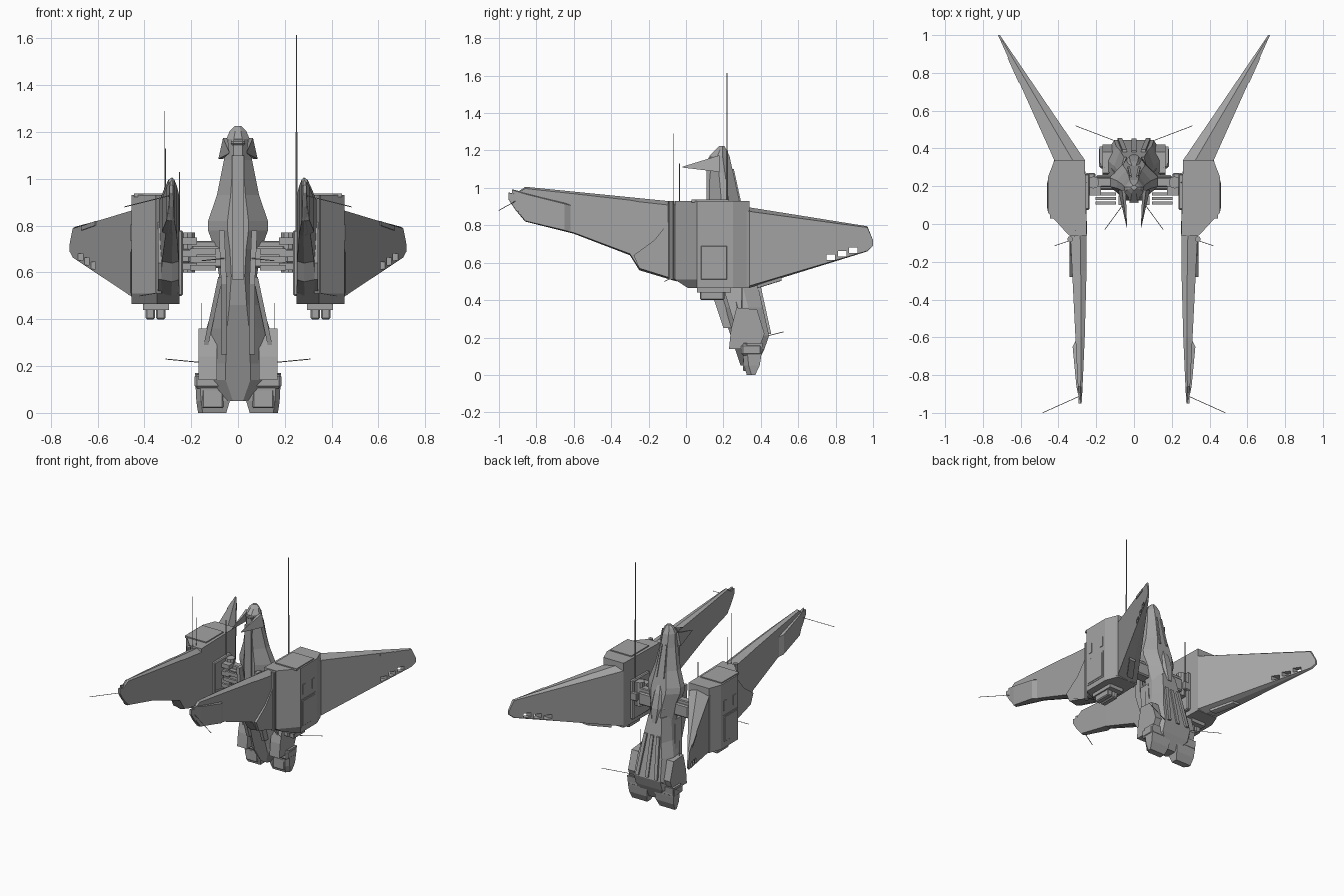
import bpy, bmesh
from mathutils import Vector

if "Cube" in bpy.data.objects:
    bpy.data.objects.remove(bpy.data.objects["Cube"])

grey = (.37, .37, .37, 1)
hull_grey = bpy.data.materials.new("hull_grey")
hull_grey.use_nodes = True
hull_grey.diffuse_color = grey
hull_grey.node_tree.nodes["Principled BSDF"].inputs["Base Color"].default_value = grey


def add_mirror(part):
    part.modifiers.new("other_side", "MIRROR").use_mirror_merge = False


def finish(name, bm, mirror):
    bmesh.ops.recalc_face_normals(bm, faces=bm.faces)
    mesh = bpy.data.meshes.new(name)
    bm.to_mesh(mesh)
    bm.free()
    mesh.materials.append(hull_grey)
    part = bpy.data.objects.new(name, mesh)
    bpy.context.scene.collection.objects.link(part)
    if mirror:
        add_mirror(part)
    return part


def loft(name, rings, mirror=True):
    """Skin a row of matching outlines and cap both ends."""
    bm = bmesh.new()
    rows = [[bm.verts.new(point) for point in ring] for ring in rings]
    count = len(rows[0])
    for near, far in zip(rows, rows[1:]):
        for i in range(count):
            j = (i + 1) % count
            bm.faces.new((near[i], near[j], far[j], far[i]))
    bm.faces.new(rows[0])
    bm.faces.new(rows[-1])
    return finish(name, bm, mirror)


def box(name, centre, size, mirror=True, bevel=0):
    bm = bmesh.new()
    bmesh.ops.create_cube(bm, size=1)
    for vert in bm.verts:
        vert.co = vert.co * Vector(size) + Vector(centre)
    if bevel:
        bmesh.ops.bevel(bm, geom=bm.edges[:], offset=bevel, segments=1, affect="EDGES")
    return finish(name, bm, mirror)


def rod(name, start, reach, radius=.002, mirror=True, sides=6):
    start, reach = Vector(start), Vector(reach)
    turn = reach.to_track_quat("Z", "Y")
    bm = bmesh.new()
    bmesh.ops.create_cone(bm, cap_ends=True, segments=sides, radius1=radius,
                          radius2=radius, depth=reach.length)
    for vert in bm.verts:
        vert.co = turn @ vert.co + start + reach / 2
    return finish(name, bm, mirror)


def blade(y, inner, outer, top, bottom):
    """Wing section with a flat inner face and slim chamfers outside."""
    ridge = inner + (outer - inner) * .4
    drop = (top - bottom) / 20
    return [(inner, y, top - drop), (ridge, y, top), (outer, y, top - drop),
            (outer, y, bottom + drop / 2), (ridge, y, bottom), (inner, y, bottom + drop / 2)]


# Pods between the wing halves
pod_inner, pod_outer, pod_top, pod_base = .25, .455, .93, .465
pod_rings = []
for z, front in ((pod_base, .01), (.51, -.06), (pod_top, -.06)):
    pod_rings.append([(pod_inner, front, z), (.345, front, z), (pod_outer, .06, z),
                      (pod_outer, .25, z), (.42, .34, z), (.26, .34, z)])
loft("pod_block", pod_rings)
box("pod_cap", (.36, .13, pod_top), (.17, .2, .015))
rod("pod_pipe", (.338, -.08, .51), (0, 0, .42), .015, sides=10)
box("pod_door", (pod_outer, .15, .6), (.006, .16, .2))
box("pod_door_panel", (pod_outer, .15, .6), (.012, .14, .18), bevel=.003)
for y in (.1, .21):
    box("pod_latch", (pod_outer, y, .77), (.008, .03, .07))
box("pod_inner_panel", (pod_inner, .17, .64), (.03, .19, .28), bevel=.006)

# Turrets under the pods
box("turret_mount", (.35, .15, .455), (.11, .18, .03))
for x in (.33, .375):
    box("turret", (x, .14, .425), (.04, .13, .05), bevel=.006)


# Front wings
def front_inner(y):
    return pod_inner + .03 * y * y


def front_outer(y):
    return .34 + .05 * y


def front_top(y):
    return .92 - .1 * y - (.04 if y < -.9 else 0)


front_edge = [(-.05, .5), (-.25, .56), (-.3, .64), (-.6, .755), (-.86, .82), (-.91, .88), (-.95, .94)]
loft("front_wing", [blade(y, front_inner(y), front_outer(y), front_top(y), bottom)
                    for y, bottom in front_edge])
# Armour swells out from the wing and thins towards the tip
loft("front_wing_armour", [blade(y, .28, outer, .76 - y / 4, bottom) for y, outer, bottom in
                           ((-.6, .3, .755), (-.65, .325, .77), (-.86, .305, .82), (-.93, .29, .92))])
fairing = [(-.09, .52), (-.25, .57), (-.28, .64), (-.17, .72), (-.09, .82)]
loft("front_wing_fairing", [[(x, y, z) for y, z in fairing] for x in (.32, .342)])


# Rear wings sweep outward and taper evenly
def rear_inner(y):
    return max(.26, .03 + .68 * y)


def rear_outer(y):
    return rear_inner(y) + .01 + .23 * (1 - y)


def rear_top(y):
    return .95 - .16 * y


def rear_bottom(y):
    return max(pod_base, .36 + .31 * y)


rear_rings = [blade(y, rear_inner(y), rear_outer(y), rear_top(y), rear_bottom(y))
              for y in (.24, .34, .97)]
rear_rings.append(blade(1, rear_inner(1), rear_outer(1), .72, .69))
rear_wing = loft("rear_wing", rear_rings, mirror=False)
for y in (.775, .835, .895):
    cutter = box("slot_cutter", (rear_inner(y), y, rear_bottom(y) + .029), (.4, .045, .03), False)
    cutter.hide_render = True
    cutter.hide_set(True)
    slot = rear_wing.modifiers.new("slot", "BOOLEAN")
    slot.operation, slot.object, slot.solver = "DIFFERENCE", cutter, "EXACT"
add_mirror(rear_wing)
loft("rear_wing_pod", [blade(y, rear_inner(y) + .04, rear_inner(y) + .09,
                             rear_bottom(y) + .04, rear_bottom(y) - .015) for y in (.38, .51)])
loft("rear_wing_rib", [blade(y, rear_inner(y), rear_outer(y) + .004,
                             rear_top(y) - .01, rear_top(y) - .03) for y in (.75, .88)])


# Fuselage leans back towards its feet
def hull_front(z):
    return .125 + max(0, .55 - z) / 3


def hull_back(z):
    return min(.49 - .22 * z, .35 + z / 2)


def hull_ring(z, half_width, front, back, back_share=.45):
    depth = back - front
    half = [(half_width * .35, front), (half_width, front + depth * .4),
            (half_width, front + depth * .65), (half_width * back_share, back)]
    return [(x, y, z) for x, y in half] + [(-x, y, z) for x, y in reversed(half)]


def strip(name, surface, path, width, proud, mirror=True):
    """Raised bar following the front or back line of the fuselage."""
    rings = []
    for x, z in path:
        left, right = x - width / 2, x + width / 2
        near, far = surface(z) - proud, surface(z) + proud
        rings.append([(left, near, z), (right, near, z), (right, far, z), (left, far, z)])
    return loft(name, rings, mirror)


upper_widths = [(1.17, .05), (1.08, .06), (.93, .09), (.82, .128), (.78, .128), (.7, .1), (.58, .08)]
lower_widths = [(.62, .075), (.46, .105), (.36, .135), (.21, .15), (.14, .15), (.05, .06)]
nose_tips = [hull_ring(1.225, .015, .18, .205), hull_ring(1.205, .035, .16, .215)]
loft("upper_fuselage", nose_tips + [hull_ring(z, w, hull_front(z), hull_back(z))
                                    for z, w in upper_widths], False)
loft("lower_fuselage", [hull_ring(z, w, hull_front(z), hull_back(z), .7)
                        for z, w in lower_widths], False)
loft("canopy", [hull_ring(z, w, hull_back(z) - .08, hull_back(z) + w / 2 - .01)
                for z, w in ((.83, .02), (.78, .045), (.68, .055), (.58, .03))], False)

# Forward-pointing prongs thin out to a point and splay at the bottom
prong_rings = []
for step in range(5):
    size = 1 - step / 4.2
    x, y, z = .036 + .026 * size, .21 * size - .03, 1.11 + .02 * size
    wide, tall = .01 * size, .045 * size
    high, low = x - .008 * size, x + .012 * size
    prong_rings.append([(high - wide, y, z + tall), (high + wide, y, z + tall),
                        (low + wide, y, z - tall), (low - wide, y, z - tall)])
loft("nose_prong", prong_rings)
box("nose_brow", (0, .155, 1.155), (.06, .07, .03), False, .01)

# Keel, strakes and rails along the hull
strip("belly_keel", hull_front, [(0, 1.1), (0, .57)], .05, .015, False)
strip("belly_strake", hull_front, [(.07, .78), (.06, .55), (.06, .25)], .024, .025)
strip("side_strake", lambda z: hull_front(z) + .08, [(.075, .58), (.145, .25)], .02, .04)
strip("spine_rail", hull_back, [(.018, 1.1), (.028, .88)], .012, .008)
strip("engine_spine", hull_back, [(0, .5), (0, .22)], .024, .01, False)
strip("engine_fin", hull_back, [(.05, .5), (.075, .22)], .024, .014)

# Engine shoulders and feet
shoulder = [(.27, .36), (.38, .35), (.42, .22), (.39, .14), (.23, .14), (.24, .24)]
loft("engine_shoulder", [[(x, y, z) for y, z in shoulder] for x in (.09, .168)])
foot_rings = []
for z, inset in ((.17, 0), (.1, .005), (.05, .01), (0, .025)):
    inner, outer, front, back = .025 + inset, .183 - inset / 2, .3 + inset, .41 - inset * 1.6
    foot_rings.append([(inner, front, z), (outer - .02, front, z), (outer, front + .025, z),
                       (outer, back, z), (inner, back, z)])
loft("engine_foot", foot_rings)
box("foot_plate", (.108, .315, .06), (.09, .02, .08), bevel=.005)
box("foot_guard", (.115, .35, .135), (.14, .11, .06), bevel=.01)
box("tail_block", (0, .3, .175), (.056, .07, .07), False)

# Arms joining the fuselage to the pods
box("arm", (.13, .22, .665), (.14, .08, .09), bevel=.008)
box("arm_upper", (.165, .22, .72), (.17, .05, .03), bevel=.005)
rod("arm_joint", (.215, .22, .6), (0, 0, .17), .032, sides=10)
box("arm_socket", (.23, .22, .67), (.05, .1, .06), bevel=.006)
for row in range(3):
    box("arm_vane", (.15, .11 + row * .024, .62 + row * .035), (.11, .016, .025))
    box("arm_clamp", (.21, .175, .625 + row * .055), (.07, .05, .03))

# Masts and aerials
rod("tall_mast", (pod_inner, .22, .78), (0, 0, .42), .005, False)
rod("tall_mast_tip", (pod_inner, .22, 1.2), (0, 0, .415), .003, False)
rod("right_mast", (-.315, -.065, .9), (0, 0, .39), mirror=False)
rod("short_mast", (-.31, -.035, .9), (0, 0, .23), mirror=False)
rod("inner_mast", (-pod_inner, .22, .76), (0, 0, .27), mirror=False)
rod("wing_tip_aerial", (.285, -.91, .93), (.2, -.09, -.05))
rod("tail_aerial", (.1, .44, .21), (.21, .08, .02))
rod("pod_aerial", (.33, -.085, .515), (.09, -.03, -.015))
rod("belly_aerial", (.06, .1, .66), (.095, -.13, -.01))
rod("shoulder_aerial", (.155, .3, .34), (0, 0, .13))
